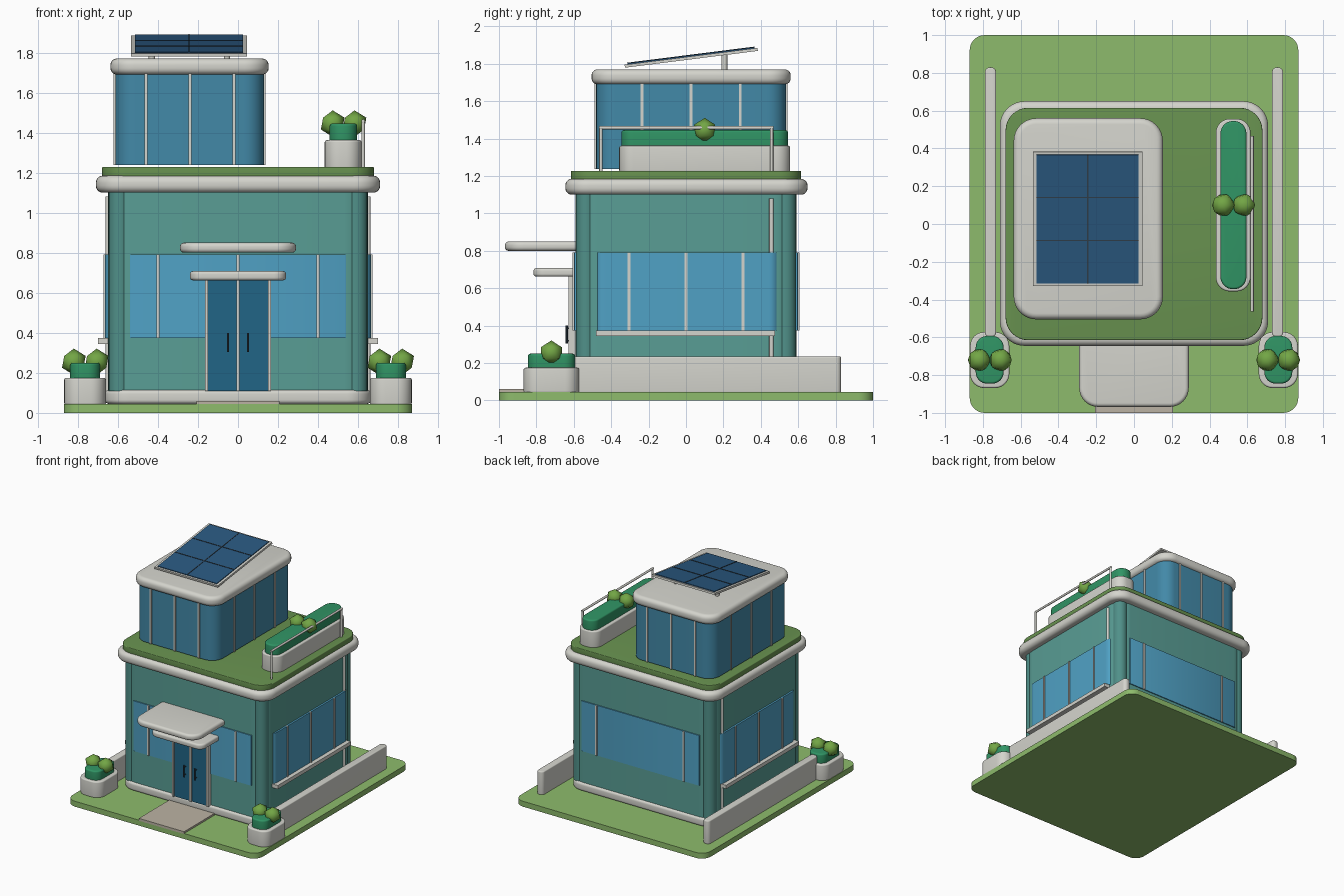
import bpy, bmesh, math
from mathutils import Matrix, Vector

if "Cube" in bpy.data.objects:
    bpy.data.objects.remove(bpy.data.objects["Cube"])

COLORS = {
    "lawn": (0.27, 0.50, 0.15), "roof": (0.14, 0.29, 0.08), "teal": (0.10, 0.34, 0.30),
    "column": (0.08, 0.28, 0.25), "glass": (0.08, 0.36, 0.56), "upper_glass": (0.055, 0.25, 0.39),
    "door": (0.015, 0.13, 0.24), "solar": (0.023, 0.098, 0.216), "hedge": (0.03, 0.30, 0.13),
    "bush": (0.17, 0.38, 0.06), "white": (0.66, 0.66, 0.61), "step": (0.50, 0.45, 0.37),
    "dark": (0.03, 0.05, 0.07),
}
MATS = {}


def finish(name, bm, color, angle=35):
    bmesh.ops.recalc_face_normals(bm, faces=bm.faces)
    me = bpy.data.meshes.new(name)
    bm.to_mesh(me)
    bm.free()
    for p in me.polygons:
        p.use_smooth = True
    me.set_sharp_from_angle(angle=math.radians(angle))
    if color not in MATS:
        MATS[color] = bpy.data.materials.new(color)
        MATS[color].diffuse_color = (*COLORS[color], 1)
    me.materials.append(MATS[color])
    ob = bpy.data.objects.new(name, me)
    bpy.context.collection.objects.link(ob)
    return ob


def outline(x0, x1, y0, y1, r, n):
    pts = []
    for i, (cx, cy) in enumerate([(x1 - r, y1 - r), (x0 + r, y1 - r), (x0 + r, y0 + r), (x1 - r, y0 + r)]):
        for k in range(n + 1):
            a = math.pi / 2 * (i + k / n)
            pts.append((cx + r * math.cos(a), cy + r * math.sin(a)))
    return pts


def rbox(name, x, y, z, r, color, bev=0.0, n=8):
    """Box with rounded vertical corners and optional rounded top and bottom edges."""
    steps = 5
    if bev:
        arc = [math.pi / 2 * k / steps for k in range(steps + 1)]
        rings = [(bev * (1 - math.sin(a)), z[0] + bev * (1 - math.cos(a))) for a in arc]
        rings += [(bev * (1 - math.cos(a)), z[1] - bev * (1 - math.sin(a))) for a in arc]
    else:
        rings = [(0, z[0]), (0, z[1])]
    bm = bmesh.new()
    loops = []
    for ins, h in rings:
        pts = outline(x[0] + ins, x[1] - ins, y[0] + ins, y[1] - ins, max(r - ins, 0.002), n)
        loops.append([bm.verts.new((px, py, h)) for px, py in pts])
    for a, b in zip(loops, loops[1:]):
        for i in range(len(a)):
            j = (i + 1) % len(a)
            bm.faces.new((a[i], a[j], b[j], b[i]))
    bm.faces.new(loops[0][::-1])
    bm.faces.new(loops[-1])
    return finish(name, bm, color)


def box(name, x, y, z, color):
    bm = bmesh.new()
    c = [(a[0] + a[1]) / 2 for a in (x, y, z)]
    s = [a[1] - a[0] for a in (x, y, z)]
    bmesh.ops.create_cube(bm, size=1, matrix=Matrix.Translation(c) @ Matrix.Diagonal((*s, 1)))
    return finish(name, bm, color)


def rod(name, a, b, r, color, seg=12):
    a, b = Vector(a), Vector(b)
    d = b - a
    m = Matrix.Translation((a + b) / 2) @ d.to_track_quat('Z', 'Y').to_matrix().to_4x4()
    bm = bmesh.new()
    bmesh.ops.create_cone(bm, cap_ends=True, segments=seg, radius1=r, radius2=r, depth=d.length, matrix=m)
    return finish(name, bm, color)


def bush(name, x, y, z):
    bm = bmesh.new()
    bmesh.ops.create_icosphere(bm, subdivisions=1, radius=0.066, matrix=Matrix.Translation((x, y, z)))
    finish(name, bm, "bush", 60)


# Site and main block
rbox("lawn", (-0.87, 0.87), (-1, 1), (0, 0.045), 0.08, "lawn")
rbox("plinth", (-0.665, 0.665), (-0.605, 0.605), (0.045, 0.115), 0.12, "white", 0.02)
rbox("main_walls", (-0.65, 0.65), (-0.59, 0.59), (0.11, 1.11), 0.12, "teal")
rbox("main_cornice", (-0.71, 0.71), (-0.645, 0.65), (1.1, 1.185), 0.13, "white", 0.035)
rbox("green_roof", (-0.68, 0.68), (-0.615, 0.615), (1.18, 1.228), 0.12, "roof", 0.006)
for sx in (-1, 1):
    for sy in (-1, 1):
        rod("corner_column", (sx * 0.59, sy * 0.532, 0.11), (sx * 0.59, sy * 0.532, 1.11), 0.056, "column", 24)

# Window bands with their mullions
WZ = (0.375, 0.79)
for sy in (-1, 1):
    rbox("front_window" if sy < 0 else "back_window", (-0.54, 0.54),
         sorted((sy * 0.56, sy * 0.598)), WZ, 0.006, "glass", n=2)
    for x in ((-0.4, 0, 0.4) if sy < 0 else (-0.4, 0.4)):
        box("window_mullion", (x - 0.007, x + 0.007), sorted((sy * 0.585, sy * 0.606)), WZ, "white")
for sx in (-1, 1):
    rbox("side_window", sorted((sx * 0.54, sx * 0.665)), (-0.49, 0.5), WZ, 0.055, "glass")
    for y in (-0.305, 0, 0.305):
        box("window_mullion", sorted((sx * 0.65, sx * 0.673)), (y - 0.007, y + 0.007), WZ, "white")
    box("window_sill", sorted((sx * 0.63, sx * 0.70)), (-0.48, 0.475), (0.345, 0.375), "white")
    rod("downpipe", (sx * 0.65, 0.457, 0.1), (sx * 0.65, 0.457, 1.08), 0.012, "white")

# Entrance
box("entry_step", (-0.207, 0.207), (-1, -0.6), (0.04, 0.06), "step")
box("door_panes", (-0.16, 0.16), (-0.615, -0.58), (0.11, 0.665), "door")
for x in (-0.157, 0, 0.157):
    box("door_frame", (x - 0.008, x + 0.008), (-0.628, -0.58), (0.11, 0.67), "white")
for x in (-0.05, 0.05):
    rod("door_handle", (x, -0.637, 0.305), (x, -0.637, 0.4), 0.006, "dark", 8)
    for z in (0.32, 0.385):
        rod("handle_mount", (x, -0.637, z), (x, -0.61, z), 0.004, "dark", 8)
rbox("lower_canopy", (-0.24, 0.24), (-0.815, -0.5), (0.662, 0.708), 0.06, "white", 0.015)
rbox("upper_canopy", (-0.29, 0.29), (-0.968, -0.45), (0.80, 0.85), 0.10, "white", 0.02)

# Side walls and planters
for sx in (-1, 1):
    rbox("garden_wall", sorted((sx * 0.73, sx * 0.79)), (-0.60, 0.83), (0.04, 0.235), 0.028, "white", 0.008)
    rbox("front_planter", sorted((sx * 0.66, sx * 0.868)), (-0.868, -0.572), (0.04, 0.175), 0.075, "white", 0.01)
    rbox("front_hedge", sorted((sx * 0.69, sx * 0.838)), (-0.845, -0.593), (0.16, 0.25), 0.06, "hedge", 0.012)
    for x in (0.706, 0.82):
        bush("front_bush", sx * x, -0.72, 0.255)

# Roof planter and railing
rbox("roof_planter", (0.433, 0.617), (-0.357, 0.557), (1.22, 1.362), 0.075, "white", 0.01)
rbox("roof_hedge", (0.458, 0.595), (-0.345, 0.545), (1.34, 1.445), 0.065, "hedge", 0.012)
for x in (0.473, 0.582):
    bush("roof_bush", x, 0.1, 1.445)
for y in (-0.455, 0.458):
    rod("railing_post", (0.625, y, 1.22), (0.625, y, 1.46), 0.009, "white")
rod("railing_bar", (0.625, -0.464, 1.458), (0.625, 0.467, 1.458), 0.009, "white")

# Upper pavilion
UX, UY, UZ = (-0.613, 0.13), (-0.48, 0.535), (1.238, 1.70)
rbox("pavilion_glass", UX, UY, UZ, 0.10, "upper_glass")
for x in (-0.46, -0.24, -0.02):
    for y in UY:
        box("pavilion_mullion", (x - 0.007, x + 0.007), (y - 0.008, y + 0.008), UZ, "white")
for y in (-0.235, 0.027, 0.29):
    for x in UX:
        box("pavilion_mullion", (x - 0.008, x + 0.008), (y - 0.007, y + 0.007), UZ, "white")
rbox("pavilion_roof", (-0.637, 0.153), (-0.505, 0.56), (1.69, 1.77), 0.12, "white", 0.032)

# Tilted solar panel, built flat about its centre then placed
parts = [box("solar_frame", (-0.29, 0.29), (-0.358, 0.358), (-0.008, 0.008), "white"),
         box("solar_cells", (-0.27, 0.27), (-0.343, 0.343), (0, 0.014), "solar"),
         box("solar_divider", (-0.003, 0.003), (-0.343, 0.343), (0, 0.017), "dark")]
for y in (-0.115, 0.115):
    parts.append(box("solar_divider", (-0.27, 0.27), (y - 0.003, y + 0.003), (0, 0.017), "dark"))
for ob in parts:
    ob.data.transform(Matrix.Translation((-0.245, 0.028, 1.832)) @ Matrix.Rotation(math.radians(7.2), 4, 'X'))
for x in (-0.43, -0.055):
    rod("solar_leg", (x, 0.205, 1.76), (x, 0.205, 1.852), 0.016, "white")

for m in bpy.data.materials:
    if m.users and not m.is_grease_pencil:
        m.use_nodes = True
        m.node_tree.nodes["Principled BSDF"].inputs["Base Color"].default_value = m.diffuse_color
